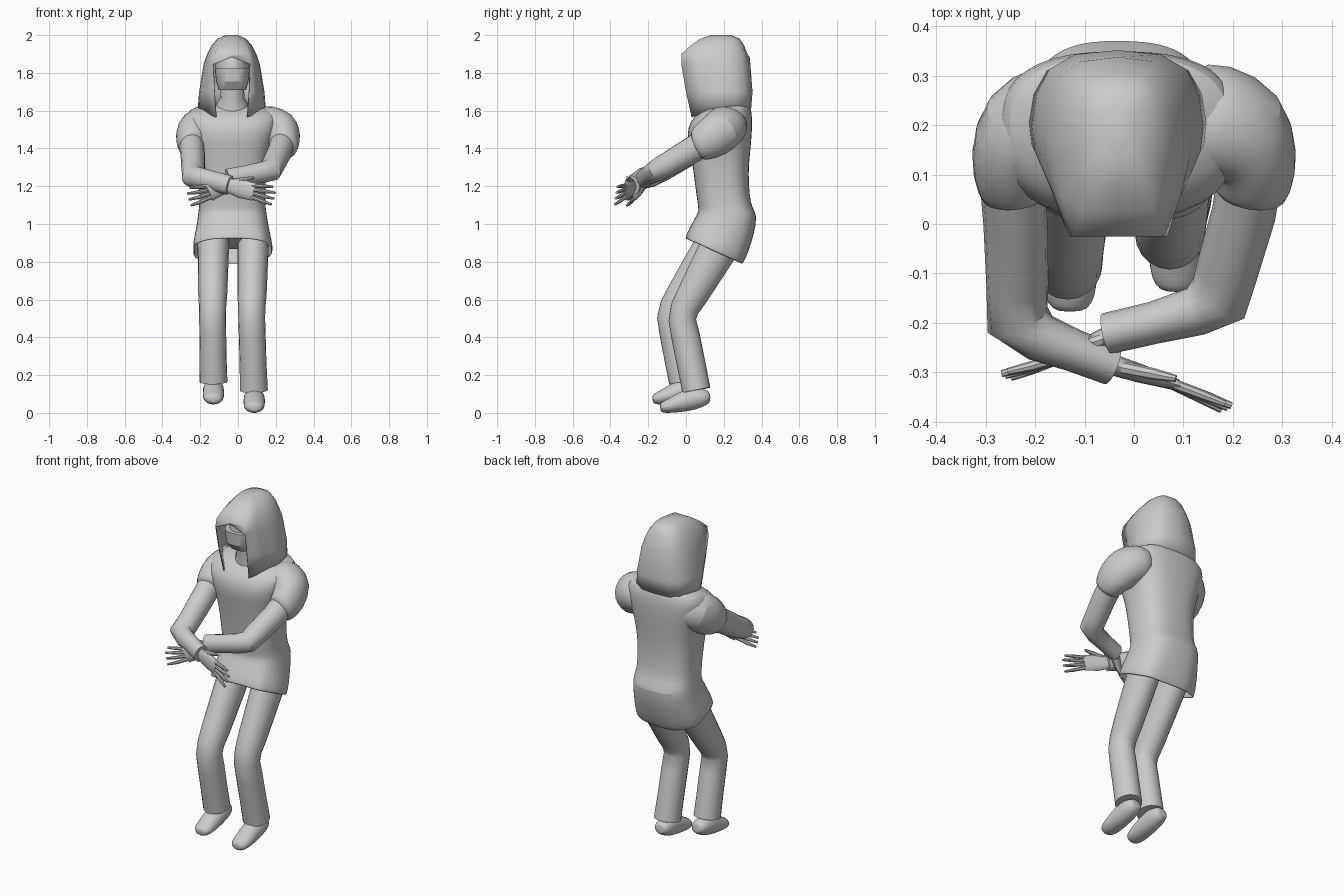
import bpy, bmesh, math
from mathutils import Vector as V

CX = -0.03  # body centre line


def finish(name, bm, sub=0, angle=40, thick=0):
    bmesh.ops.recalc_face_normals(bm, faces=bm.faces[:])
    me = bpy.data.meshes.new(name)
    bm.to_mesh(me)
    bm.free()
    ob = bpy.data.objects.new(name, me)
    bpy.context.collection.objects.link(ob)
    if thick:
        m = ob.modifiers.new("thickness", 'SOLIDIFY')
        m.thickness = thick
    if sub:
        m = ob.modifiers.new("smooth", 'SUBSURF')
        m.levels = m.render_levels = sub
    bpy.ops.object.select_all(action='DESELECT')
    ob.select_set(True)
    bpy.context.view_layer.objects.active = ob
    bpy.ops.object.shade_smooth_by_angle(angle=math.radians(angle))
    return ob


def loft(name, rings, caps=(True, True), sub=0, thick=0, skip=lambda i, j: False, angle=40):
    bm = bmesh.new()
    vs = [[bm.verts.new(p) for p in r] for r in rings]
    n = len(rings[0])
    for i in range(len(vs) - 1):
        for j in range(n):
            if not skip(i, j):
                k = (j + 1) % n
                bm.faces.new((vs[i][j], vs[i][k], vs[i + 1][k], vs[i + 1][j]))
    if caps[0]:
        bm.faces.new(vs[0])
    if caps[1]:
        bm.faces.new(vs[-1])
    return finish(name, bm, sub, angle, thick)


def tube(name, pts, up=(0, 0, 1), n=16, **kw):
    """pts: (x, y, z, side radius, up radius)"""
    c = [V(p[:3]) for p in pts]
    rings = []
    for i, p in enumerate(pts):
        t = (c[min(i + 1, len(c) - 1)] - c[max(i - 1, 0)]).normalized()
        s = t.cross(V(up)).normalized()
        u = s.cross(t)
        rings.append([c[i] + s * p[3] * math.cos(a) + u * p[4] * math.sin(a)
                      for a in (2 * math.pi * j / n for j in range(n))])
    return loft(name, rings, **kw)


def oval(z, y0, y1, hw, tilt=0, power=1.0, wave=0, n=28, cx=CX):
    """Horizontal rounded section between y0 and y1, optionally tilted and rippled"""
    cy, hd, out = (y0 + y1) / 2, (y1 - y0) / 2, []
    for j in range(n):
        a = 2 * math.pi * j / n
        ca, sa = math.cos(a), math.sin(a)
        x = hw * math.copysign(abs(ca) ** power, ca)
        y = hd * math.copysign(abs(sa) ** power, sa)
        k = 1 + wave * math.cos(7 * a)
        out.append((cx + x * k, cy + y * k, z + tilt * y))
    return out


# Tunic with tilted, flared hem, gathered waist and broad shoulders
loft("tunic", [
    oval(0.855, -0.005, 0.30, 0.212, -0.45, .75, .025),
    oval(0.90, 0.01, 0.325, 0.21, -0.4, .75, .02),
    oval(0.98, 0.04, 0.36, 0.192, -0.25, .75, .01),
    oval(1.055, 0.065, 0.38, 0.182, -0.05, .75),
    oval(1.085, 0.065, 0.35, 0.177, 0, .75),
    oval(1.15, 0.055, 0.337, 0.174, 0, .75),
    oval(1.27, 0.04, 0.33, 0.18, 0, .75),
    oval(1.38, 0.025, 0.34, 0.195, 0, .75),
    oval(1.48, 0.0, 0.35, 0.23, 0, .75),
    oval(1.56, 0.025, 0.352, 0.25, 0.05, .75),
    oval(1.605, 0.07, 0.342, 0.232, 0.1, .8),
    oval(1.63, 0.11, 0.325, 0.16, 0.1),
    oval(1.64, 0.13, 0.30, 0.09, 0.1)],
    caps=(False, True), sub=1, thick=0.008)
# Hips under the tunic
loft("pelvis", [oval(0.88, 0.13, 0.27, 0.11, -.3), oval(0.91, 0.09, 0.31, 0.165, -.3),
                oval(0.96, 0.08, 0.33, 0.17), oval(1.0, 0.09, 0.33, 0.16)], sub=1)

# Legs and shoes: hip, knee, ankle, shoe offset
for side, hip, knee, ank, off in (
        ("left", V((0.08, 0.20, 0.92)), V((0.072, -0.025, 0.52)), V((0.084, 0.055, 0.12)), V((0.086, 0, 0))),
        ("right", V((-0.13, 0.175, 0.93)), V((-0.135, -0.085, 0.53)), V((-0.13, -0.015, 0.165)), V((-0.13, -0.04, 0.045)))):
    spec = [(hip, .084, .105), (hip.lerp(knee, .35), .081, .096), (hip.lerp(knee, .75), .077, .083),
            (hip.lerp(knee, .92), .072, .076), (knee.lerp(ank, .07), .071, .073),
            (knee.lerp(ank, .3), .071, .076), (knee.lerp(ank, .65), .071, .076), (ank, .074, .075)]
    tube("trouser_leg_" + side, [(*p, a, b) for p, a, b in spec], up=(0, 1, 0), n=20)
    shoe = [(.13, .085, .03, .025), (.105, .083, .05, .044), (.04, .078, .058, .064),
            (-.03, .055, .058, .053), (-.09, .036, .056, .038), (-.124, .028, .046, .03), (-.138, .027, .024, .018)]
    tube("shoe_" + side, [(off.x, off.y + y, off.z + z, w, h) for y, z, w, h in shoe], sub=1)

# Draped short sleeves blending into the shoulders
for side, s in (("left", 1), ("right", -1)):
    tube("sleeve_" + side, [(s * x, y, z, a, b) for x, y, z, a, b in (
        (.09, .22, 1.525, .11, .10), (.16, .21, 1.52, .125, .115), (.222, .185, 1.49, .12, .12),
        (.247, .13, 1.452, .092, .115), (.24, .075, 1.42, .08, .093), (.235, .05, 1.41, .07, .08))], sub=1)

# Long arms folded across the front
arms = {
    "left": [(.24, .13, 1.45), (.222, .02, 1.385), (.187, -.10, 1.315), (.172, -.15, 1.285),
             (.125, -.177, 1.272), (.04, -.20, 1.258), (-.055, -.222, 1.24)],
    "right": [(-.25, .13, 1.45), (-.24, .0, 1.37), (-.236, -.125, 1.29), (-.236, -.193, 1.252),
              (-.19, -.23, 1.24), (-.12, -.257, 1.225), (-.045, -.285, 1.205)]}
radii = [(.066, .075), (.065, .07), (.063, .064), (.066, .06), (.05, .056), (.043, .052), (.042, .052)]
for side, path in arms.items():
    tube("arm_" + side, [(*p, *r) for p, r in zip(path, radii)])

# Hands: flat palm, fanned fingers and thumb
hands = {"left": (V((-.035, -.22, 1.235)), V((-.155, -.275, 1.165)), V((-.27, -.305, 1.145))),
         "right": (V((-.06, -.28, 1.205)), V((.085, -.325, 1.17)), V((.2, -.37, 1.15)))}
for side, (wrist, knuckle, tip) in hands.items():
    mid = wrist.lerp(knuckle, .5)
    tube("palm_" + side, [(*wrist, .022, .035), (*mid, .019, .05), (*knuckle, .012, .047)], n=12)
    for i in range(4):
        k = i - 1.5
        a = knuckle + V((0, 0, k * .023))
        b = tip + V(((tip.x - wrist.x) * (-.05 * abs(k - .3)), k * .004, k * .031))
        tube(f"finger_{side}_{i + 1}", [(*a.lerp(wrist, .12), .011, .011), (*a.lerp(b, .55), .01, .01),
                                        (*b, .007, .006)], n=8)
    t0 = wrist.lerp(knuckle, .25) + V((0, 0, .03))
    t1 = knuckle + V((0, .012, .075))
    tube("thumb_" + side, [(*t0, .014, .014), (*t0.lerp(t1, .6), .012, .012), (*t1, .007, .007)], n=8)

# Neck, collar, head and face mask
tube("neck", [(CX, .18, 1.56, .12, .11), (CX, .16, 1.63, .085, .085), (CX, .14, 1.67, .064, .067),
              (CX, .13, 1.78, .06, .065)], up=(0, 1, 0))
loft("head", [oval(1.70, .05, .17, .05), oval(1.75, .02, .24, .08), oval(1.83, .01, .28, .092),
              oval(1.90, .03, .29, .088), oval(1.95, .09, .25, .055)], sub=1)
loft("face_mask", [oval(1.71, .03, .2, .072, power=.7), oval(1.755, -.002, .24, .086, power=.7),
                   oval(1.825, -.006, .26, .093, power=.7)], angle=30)

# Deep hood, open at the face: z, front y, back y, front half width, half width, tilt
levels = [(1.565, .03, .345, .085, .18, .3), (1.70, .0, .352, .095, .173, 0), (1.845, -.025, .338, .1, .149, 0),
          (1.90, -.025, .325, .09, .13, 0), (1.945, .025, .308, .075, .107, 0),
          (1.98, .075, .285, .055, .077, 0), (2.0, .13, .24, .022, .032, 0)]
rings = []
for i, (z, f, b, fh, w, tilt) in enumerate(levels):
    d = b - f
    half = [(fh, f), (fh * .45 + w * .55, f + d * .22), (w * .97, f + d * .42), (w, f + d * .56),
            (w * .95, f + d * .74), (w * .8, f + d * .89), (w * .5, f + d * .975)]
    pts = [(0, f)] + half + [(0, b)] + [(-x, y) for x, y in reversed(half)]
    rings.append([(CX - .003 + x, y, z + min(tilt * (y - f), .045) + (.038 if i == 2 and x == 0 else 0))
                  for x, y in pts])
loft("hood", rings, caps=(False, True), thick=0.006, angle=60,
     skip=lambda i, j: i < 2 and j in (0, 15))
